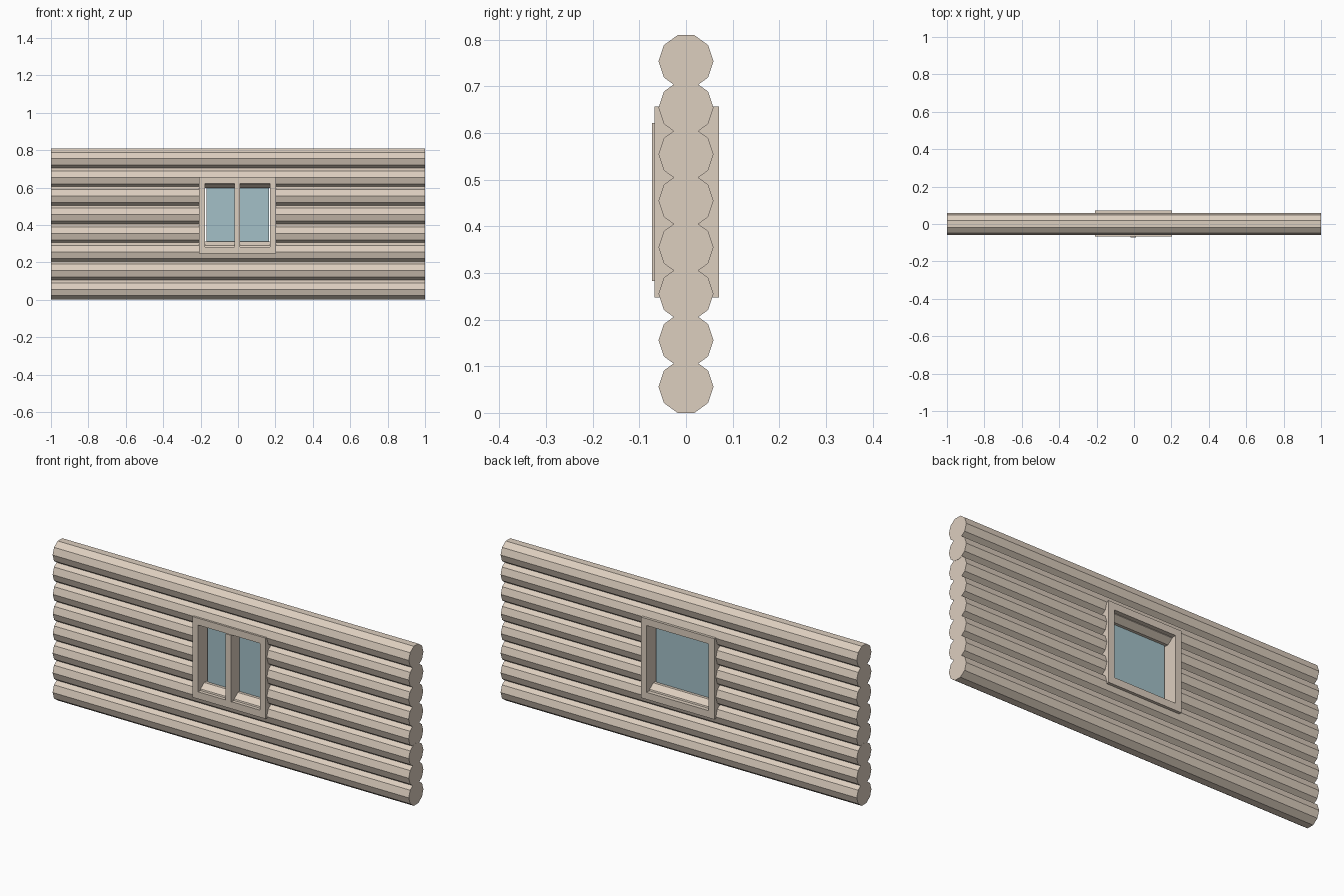
import bpy, bmesh, math

if "Cube" in bpy.data.objects:
    bpy.data.objects.remove(bpy.data.objects["Cube"])


def material(name, color):
    m = bpy.data.materials.new(name)
    m.diffuse_color = (*color, 1.0)
    m.use_nodes = True
    m.node_tree.nodes["Principled BSDF"].inputs["Base Color"].default_value = m.diffuse_color
    return m


WOOD = material("pale_wood", (0.72, 0.62, 0.52))
GLASS = material("blue_glass", (0.37, 0.53, 0.575))


def make_object(name, bm, mat):
    bmesh.ops.recalc_face_normals(bm, faces=bm.faces)
    mesh = bpy.data.meshes.new(name)
    bm.to_mesh(mesh)
    bm.free()
    mesh.materials.append(mat)
    obj = bpy.data.objects.new(name, mesh)
    bpy.context.collection.objects.link(obj)
    return obj


def extrude_loop(bm, points, offset):
    """Close a planar loop and extrude it into a solid."""
    face = bm.faces.new([bm.verts.new(p) for p in points])
    result = bmesh.ops.extrude_face_region(bm, geom=[face], use_keep_orig=True)
    verts = [v for v in result["geom"] if isinstance(v, bmesh.types.BMVert)]
    bmesh.ops.translate(bm, verts=verts, vec=offset)


def log(name, x0, x1, z):
    """Ten-sided log lying along x, flat side down."""
    bm = bmesh.new()
    points = []
    for i in range(10):
        a = math.radians(18 + 36 * i) - math.pi / 2
        points.append((x0, LOG_R * math.cos(a), z + LOG_R * math.sin(a)))
    extrude_loop(bm, points, (x1 - x0, 0, 0))
    make_object(name, bm, WOOD)


def box(name, x, y, z, mat):
    bm = bmesh.new()
    points = [(x[0], y[0], z[0]), (x[1], y[0], z[0]),
              (x[1], y[0], z[1]), (x[0], y[0], z[1])]
    extrude_loop(bm, points, (0, y[1] - y[0], 0))
    make_object(name, bm, mat)


# Stacked logs, with the middle four interrupted by the window
LOG_R = 0.0588
for i in range(8):
    z = 0.056 + i * 0.0997
    if 3 <= i <= 6 - 1:
        log(f"left_log_{i + 1}", -0.999, -0.19, z)
        log(f"right_log_{i + 1}", 0.19, 0.999, z)
    else:
        log(f"full_log_{i + 1}", -1.0, 1.0, z)

# Window frame: one ring with a rectangular opening
CX = -0.003
bm = bmesh.new()
rings = []
for y in (-0.068, 0.071):
    for half, z0, z1 in ((0.206, 0.247, 0.657), (0.174, 0.283, 0.622)):
        rings.append([bm.verts.new((CX + sx * half, y, z)) for sx, z in
                      ((-1, z0), (1, z0), (1, z1), (-1, z1))])
front_out, front_in, back_out, back_in = rings
for a, b in ((front_out, front_in), (front_in, back_in),
             (back_in, back_out), (back_out, front_out)):
    for i in range(4):
        j = (i + 1) % 4
        bm.faces.new((a[i], a[j], b[j], b[i]))
make_object("window_frame", bm, WOOD)

# Front mullion and the glass pane behind it
box("window_mullion", (CX - 0.015, CX + 0.015), (-0.073, -0.004),
    (0.283, 0.622), WOOD)
box("window_glass", (CX - 0.166, CX + 0.168), (-0.004, 0.004),
    (0.295, 0.615), GLASS)
